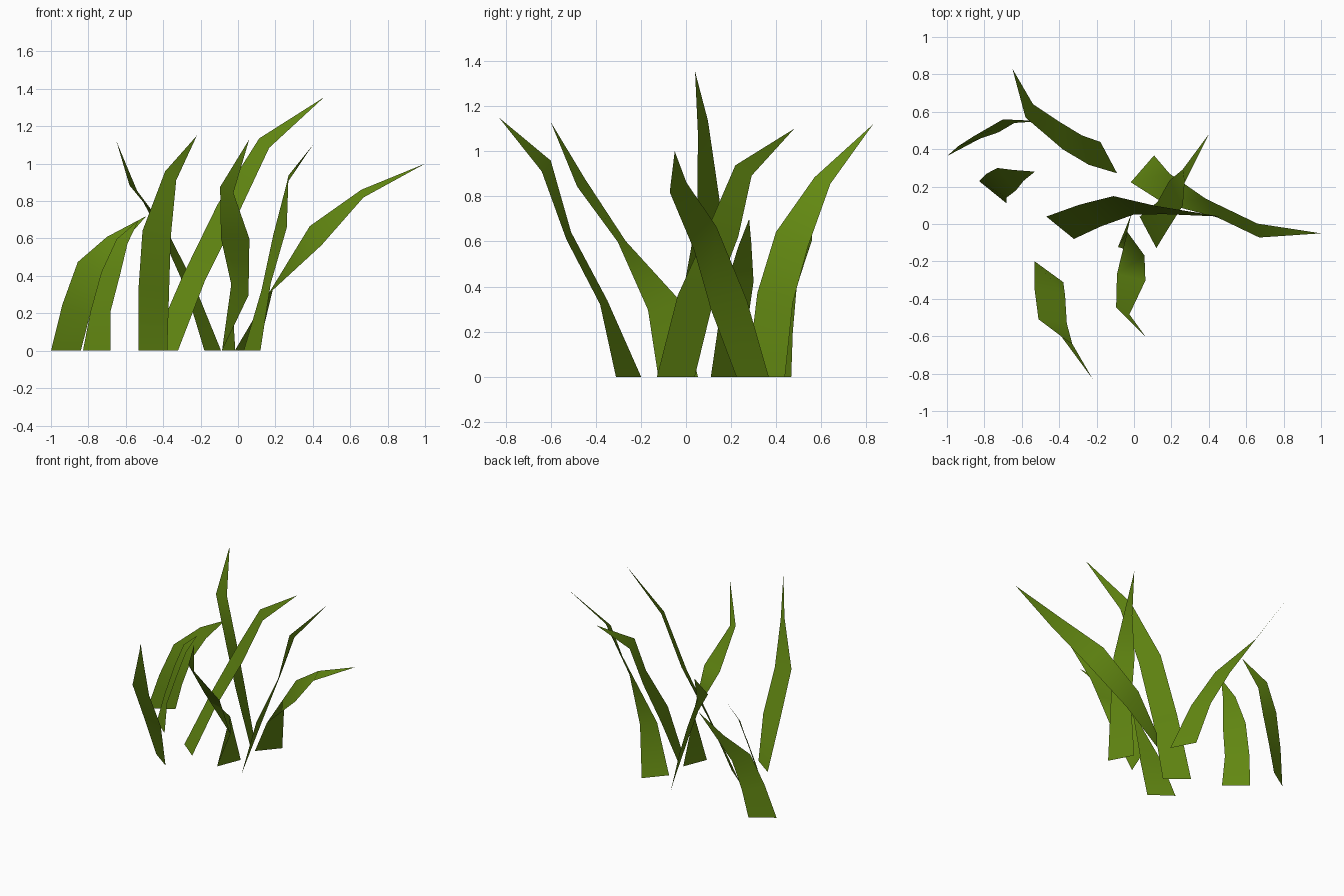
import bpy
from math import radians, cos, sin
from mathutils import Vector

default_cube = bpy.data.objects.get("Cube")
if default_cube:
    bpy.data.objects.remove(default_cube, do_unlink=True)

# One leaf green for all blades
LEAF_COLOUR = (0.125, 0.25, 0.006, 1.0)
leaf_green = bpy.data.materials.new("leaf_green")
leaf_green.use_nodes = True
leaf_green.diffuse_color = LEAF_COLOUR
shader = leaf_green.node_tree.nodes["Principled BSDF"]
shader.inputs["Base Color"].default_value = LEAF_COLOUR
shader.inputs["Roughness"].default_value = 0.8

# Every blade tapers the same way from root to tip
ROW_WIDTHS = (0.19, 0.167, 0.156, 0.086)


def grass_blade(name, rows, tip):
    """Sweep a flat tapering ribbon along a spine.

    rows: spine points in hundredths with the compass angle of the blade's
    width in degrees; the width always stays square to the spine.
    """
    spine = [Vector(row[:3]) / 100 for row in rows] + [Vector(tip) / 100]
    verts = []
    for i, (row, width) in enumerate(zip(rows, ROW_WIDTHS)):
        angle = radians(row[3])
        across = Vector((cos(angle), sin(angle), 0))
        if i > 0:
            tangent = spine[i + 1] - spine[i - 1]
            across.z = -across.dot(tangent) / tangent.z
        across.normalize()
        half = across * width / 2
        verts += [spine[i] - half, spine[i] + half]
    verts.append(spine[-1])

    last = len(verts) - 1
    faces = [(k, k + 1, k + 3, k + 2) for k in range(0, last - 2, 2)]
    faces.append((last - 2, last - 1, last))

    mesh = bpy.data.meshes.new(name)
    mesh.from_pydata(verts, [], faces)
    mesh.materials.append(leaf_green)
    mesh.shade_smooth()
    mesh.update()
    blade = bpy.data.objects.new(name, mesh)
    bpy.context.scene.collection.objects.link(blade)
    return blade


# Blades in the middle of the clump
grass_blade("tallest_blade",
            [(-39.5, -2, 0, -39), (-23.5, 4.5, 39, -45),
             (-5.5, 10, 75.5, -42), (14, 7.5, 111, -40)], (46, 4, 135.5))
grass_blade("twisted_front_blade",
            [(-5, -3.5, 0, 68), (1, -10.5, 32.5, 126),
             (-1.5, -28.5, 60, 167), (-6, -46.5, 86, 153)], (6, -60, 113))

# Blades leaning to the left side
grass_blade("low_left_blade",
            [(4.5, 29.5, 0, 49), (17.5, 19, 32, 80),
             (41.5, 8.5, 61.5, 122), (66.5, -3.5, 84, 98)], (100, -5, 100))
grass_blade("back_left_blade",
            [(7.5, -4.5, 0, 118), (15, 4, 34, 108),
             (22.5, 16.5, 64, 118), (26.5, 25.5, 91.5, 98)], (40, 48, 110))

# Blades arching to the front and the back
grass_blade("front_blade",
            [(-45.5, -25.5, 0, -36), (-45, -36.5, 33, -11),
             (-43.5, -52, 62.5, -8), (-36, -62, 93.5, -34)], (-22, -83, 115))
grass_blade("back_blade",
            [(-13.5, 35.5, 0, 118), (-26, 39.5, 35, 103),
             (-38.5, 47, 61, 94), (-56, 60.5, 87, 60)], (-65, 83, 112))

# Short blades on the right side
grass_blade("outer_short_blade",
            [(-92, 41.5, 0, 33), (-86.5, 44.5, 22, 21),
             (-79, 48, 43.5, 9), (-67, 55, 58, -18)], (-49, 55, 72))
grass_blade("inner_short_blade",
            [(-75.5, 17, 0, -39), (-73.5, 20.5, 21, -50),
             (-68, 24, 41.5, -50), (-62, 26, 58.5, -45)], (-53, 28, 70))
